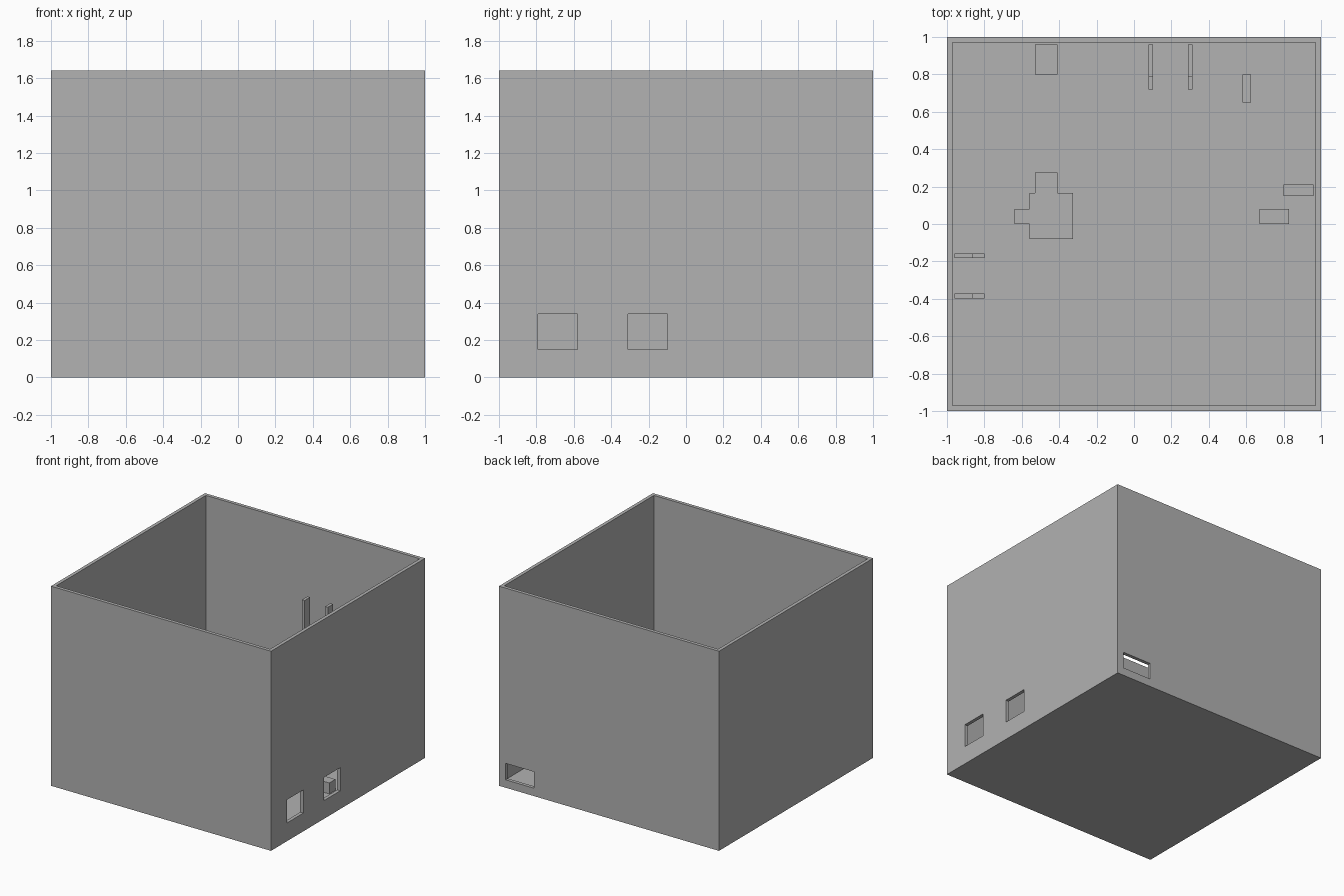
import bpy
import bmesh
from mathutils import Vector

old = bpy.data.objects.get("Cube")
if old:
    bpy.data.objects.remove(old, do_unlink=True)

grey = bpy.data.materials.new("plain_grey")
grey.use_nodes = True
GREY = (0.445, 0.445, 0.445, 1)
grey.diffuse_color = GREY
grey.node_tree.nodes["Principled BSDF"].inputs["Base Color"].default_value = GREY

HEIGHT, WALL = 1.64, 0.04
INNER = 1 - WALL


def box(name, x, y, z):
    """Box between the given pairs of limits."""
    low, high = (Vector(p) for p in zip(x, y, z))
    bm = bmesh.new()
    bmesh.ops.create_cube(bm, size=1)
    for v in bm.verts:
        v.co = (low + high) / 2 + v.co * (high - low)
    mesh = bpy.data.meshes.new(name)
    bm.to_mesh(mesh)
    bm.free()
    mesh.materials.append(grey)
    obj = bpy.data.objects.new(name, mesh)
    bpy.context.collection.objects.link(obj)
    return obj


# Open-topped room: inset the top face and push it down to the floor
room = box("room_shell", (-1, 1), (-1, 1), (0, HEIGHT))
bm = bmesh.new()
bm.from_mesh(room.data)
top = max(bm.faces, key=lambda f: f.calc_center_median().z)
bmesh.ops.inset_region(bm, faces=[top], thickness=WALL)
inner = bmesh.ops.extrude_discrete_faces(bm, faces=[top])["faces"][0]
for v in inner.verts:
    v.co.z = WALL
bmesh.ops.recalc_face_normals(bm, faces=bm.faces)
bm.to_mesh(room.data)
bm.free()

# Two windows in the side wall and a low slot in the back wall
openings = {
    "front_window": ((0.9, 1.1), (-0.79, -0.58), (0.15, 0.34)),
    "middle_window": ((0.9, 1.1), (-0.31, -0.10), (0.15, 0.34)),
    "back_slot": ((0.68, 0.94), (0.9, 1.1), (0.065, 0.20)),
}
for name, limits in openings.items():
    cutter = box(name + "_cutter", *limits)
    cutter.hide_render = True
    cutter.hide_viewport = True
    cutter.display_type = 'WIRE'
    cut = room.modifiers.new(name, 'BOOLEAN')
    cut.operation = 'DIFFERENCE'
    cut.solver = 'EXACT'
    cut.object = cutter

# Low blocks standing on the floor
FLOOR_BLOCK = (WALL, 0.13)
blocks = {
    "back_wall_block": ((-0.53, -0.41), (0.80, INNER)),
    "narrow_block": ((0.58, 0.625), (0.65, 0.80)),
    "side_wall_block": ((0.80, INNER), (0.15, 0.21)),
    "side_block": ((0.67, 0.83), (0.00, 0.08)),
    "centre_block": ((-0.56, -0.325), (-0.08, 0.165)),
    "centre_back_block": ((-0.53, -0.41), (0.115, 0.275)),
    "centre_side_block": ((-0.64, -0.48), (0.00, 0.08)),
}
for name, (x, y) in blocks.items():
    box(name, x, y, FLOOR_BLOCK)

# Wall hooks: a level arm from the wall with an upright tip
ARM, TIP = (0.80, 0.87), (0.80, 1.16)
for i, x in enumerate((0.09, 0.30)):
    span = (x - 0.012, x + 0.012)
    box(f"back_hook_arm_{i}", span, (0.79, INNER), ARM)
    box(f"back_hook_tip_{i}", span, (0.72, 0.79), TIP)
for i, y in enumerate((-0.17, -0.385)):
    span = (y - 0.013, y + 0.013)
    box(f"side_hook_arm_{i}", (-INNER, -0.865), span, ARM)
    box(f"side_hook_tip_{i}", (-0.865, -0.80), span, TIP)
